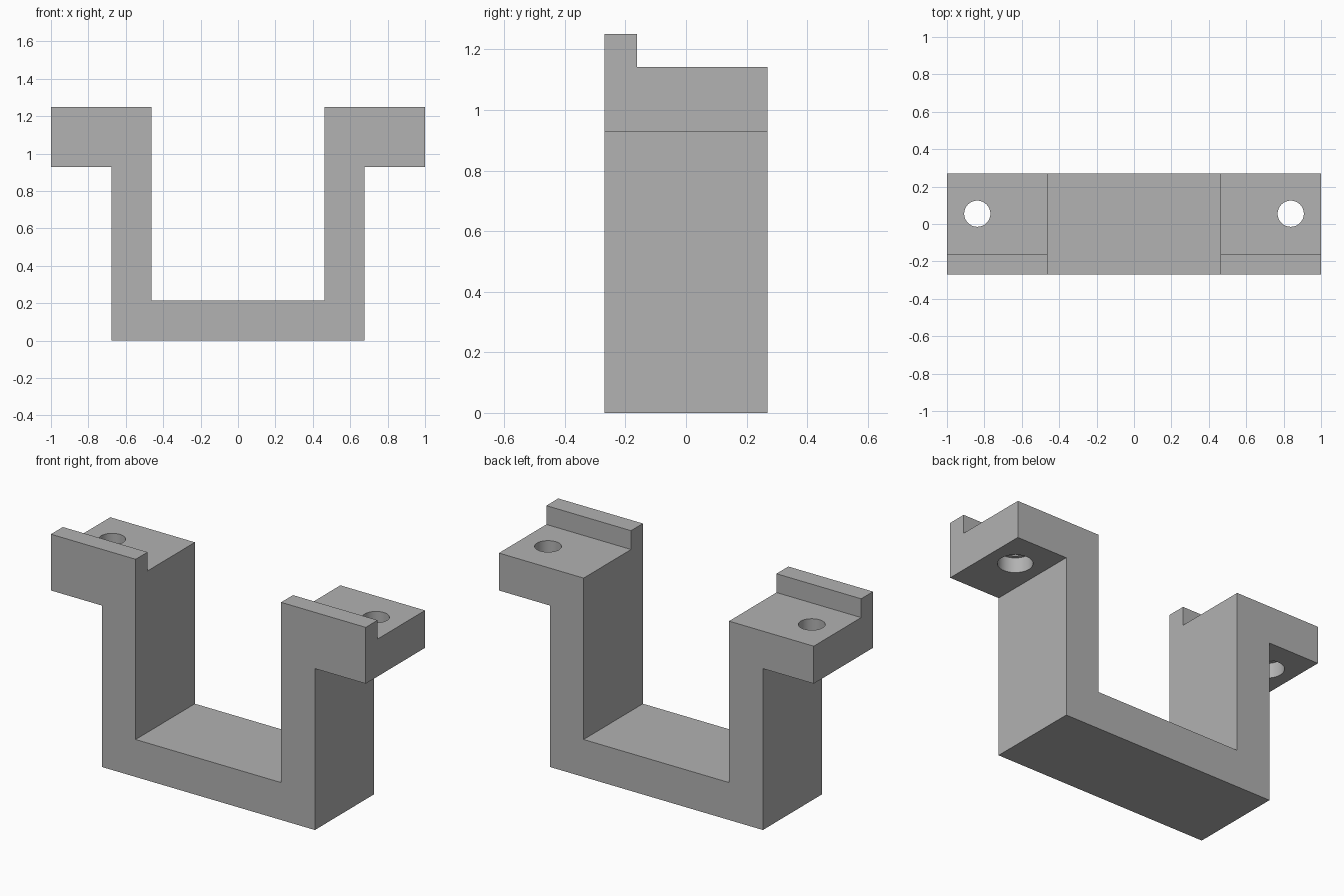
import bpy
import bmesh

cube = bpy.data.objects.get("Cube")
if cube:
    bpy.data.objects.remove(cube, do_unlink=True)

DEPTH = 0.538       # front to back
WALL = 0.215        # thickness of floor, legs and flanges
INNER = 0.462       # half width of the channel
FLANGE_Z = 0.927    # underside of the flanges
TOP = 1.25
LIP = 0.108         # depth and height of the front lip
HOLE_X, HOLE_Y = 0.838, 0.055
HOLE_R, BORE_R, BORE_DEPTH = 0.07, 0.091, 0.086

grey = bpy.data.materials.new("grey")
grey.use_nodes = True
colour = (0.445, 0.445, 0.445, 1)
grey.diffuse_color = colour
grey.node_tree.nodes["Principled BSDF"].inputs["Base Color"].default_value = colour


def make_bracket():
    """Extrude the mirrored U profile with flanges from front to back."""
    half = [(INNER + WALL, 0), (INNER + WALL, FLANGE_Z), (1, FLANGE_Z),
            (1, TOP), (INNER, TOP), (INNER, WALL)]
    profile = half + [(-x, z) for x, z in reversed(half)]
    bm = bmesh.new()
    face = bm.faces.new([bm.verts.new((x, -DEPTH / 2, z)) for x, z in profile])
    ext = bmesh.ops.extrude_face_region(bm, geom=[face])
    verts = [g for g in ext["geom"] if isinstance(g, bmesh.types.BMVert)]
    bmesh.ops.translate(bm, verts=verts, vec=(0, DEPTH, 0))
    bmesh.ops.recalc_face_normals(bm, faces=bm.faces)
    mesh = bpy.data.meshes.new("bracket")
    bm.to_mesh(mesh)
    bm.free()
    obj = bpy.data.objects.new("bracket", mesh)
    bpy.context.collection.objects.link(obj)
    mesh.materials.append(grey)
    return obj


def cut(target, cutter):
    """Subtract the cutter from the target, then discard it."""
    cutter.hide_render = True
    mod = target.modifiers.new("cut", "BOOLEAN")
    mod.operation = "DIFFERENCE"
    mod.solver = "EXACT"
    mod.object = cutter
    bpy.ops.object.select_all(action="DESELECT")
    target.select_set(True)
    bpy.context.view_layer.objects.active = target
    bpy.ops.object.modifier_apply(modifier=mod.name)
    bpy.data.objects.remove(cutter, do_unlink=True)


def cylinder(x, radius, low, high):
    bpy.ops.mesh.primitive_cylinder_add(
        vertices=48, radius=radius, depth=high - low,
        location=(x, HOLE_Y, (low + high) / 2))
    return bpy.context.object


bracket = make_bracket()

# Rebate behind the front lip
bpy.ops.mesh.primitive_cube_add(
    size=1, location=(0, -DEPTH / 2 + LIP + 0.5, TOP - LIP + 0.5))
rebate = bpy.context.object
rebate.scale.x = 3
bpy.context.view_layer.update()
cut(bracket, rebate)

# Screw holes, counterbored from below
for side in (-1, 1):
    x = side * HOLE_X
    cut(bracket, cylinder(x, HOLE_R, FLANGE_Z - 0.1, TOP + 0.1))
    cut(bracket, cylinder(x, BORE_R, FLANGE_Z - 0.1, FLANGE_Z + BORE_DEPTH))

# Smooth bore walls, crisp edges
bpy.ops.object.select_all(action="DESELECT")
bracket.select_set(True)
bpy.context.view_layer.objects.active = bracket
bpy.ops.object.shade_smooth_by_angle()
